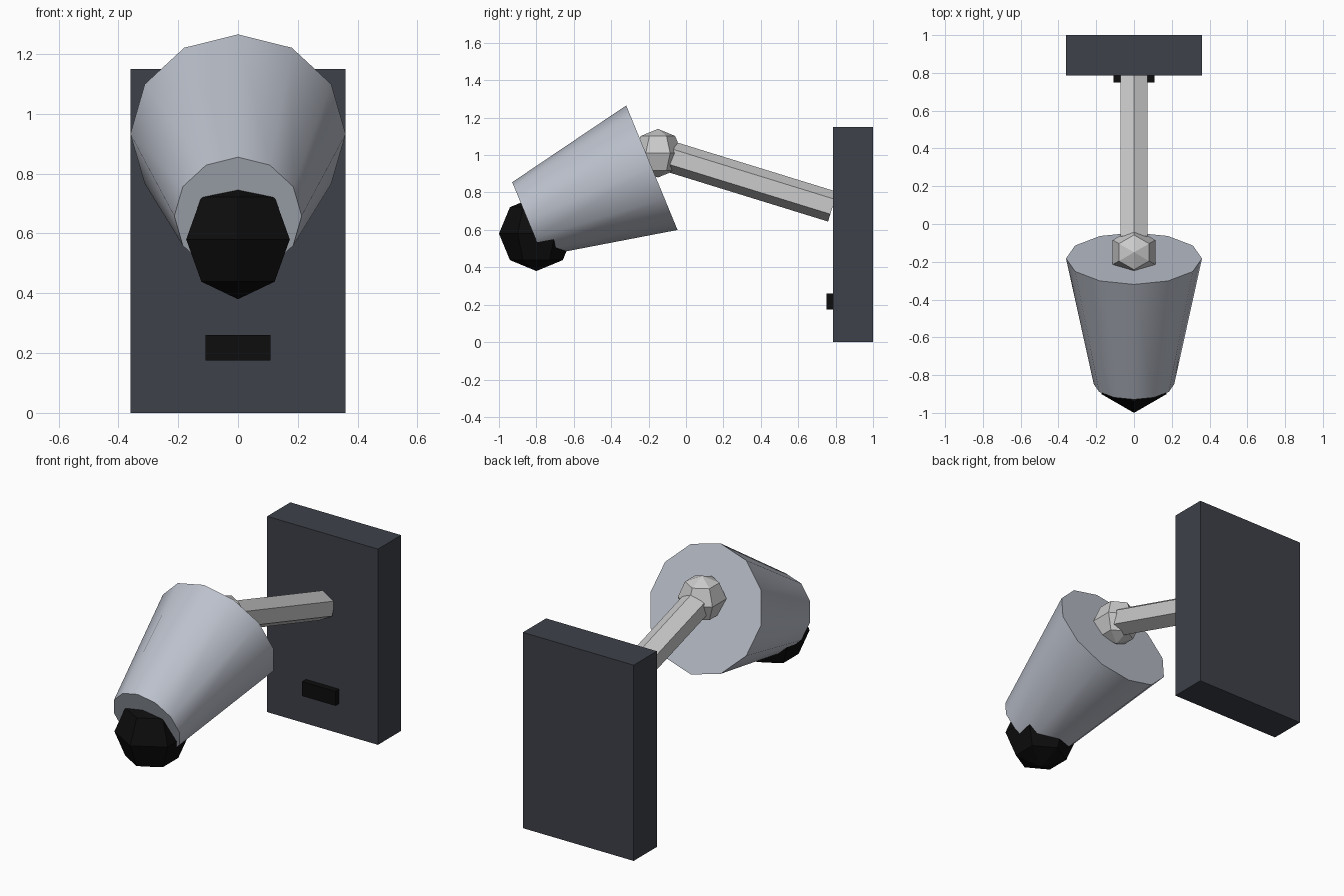
import bpy
from math import atan2, radians
from mathutils import Vector

if "Cube" in bpy.data.objects:
    bpy.data.objects.remove(bpy.data.objects["Cube"])


def material(name, rgb):
    m = bpy.data.materials.new(name)
    m.diffuse_color = (*rgb, 1)
    m.use_nodes = True
    m.node_tree.nodes["Principled BSDF"].inputs["Base Color"].default_value = m.diffuse_color
    return m


CHARCOAL = material("charcoal", (0.047, 0.053, 0.067))
BLACK = material("black", (0.004, 0.004, 0.004))
SILVER = material("silver", (0.50, 0.53, 0.60))
LIGHT = material("light_grey", (0.72, 0.73, 0.75))


def finish(name, mat):
    o = bpy.context.object
    o.name = name
    o.data.materials.append(mat)
    return o


def box(name, lo, hi, mat):
    lo, hi = Vector(lo), Vector(hi)
    bpy.ops.mesh.primitive_cube_add(size=1, location=(lo + hi) / 2)
    bpy.context.object.scale = hi - lo
    bpy.ops.object.transform_apply(location=False, rotation=False, scale=True)
    return finish(name, mat)


def tube(name, start, end, r1, r2, sides, mat):
    # Capped prism or cone between two (y, z) points on the centre plane
    a, b = Vector((0, *start)), Vector((0, *end))
    d = b - a
    bpy.ops.mesh.primitive_cone_add(vertices=sides, radius1=r1, radius2=r2,
                                    depth=d.length, location=(a + b) / 2,
                                    rotation=(atan2(-d.y, d.z), 0, 0))
    return finish(name, mat)


def ball(name, y, z, r, mat):
    bpy.ops.mesh.primitive_uv_sphere_add(segments=6, ring_count=4, radius=r,
                                         location=(0, y, z))
    return finish(name, mat)


# Wall plate and its switch
box("wall_plate", (-0.36, 0.785, 0), (0.36, 1.0, 1.15), CHARCOAL)
box("switch", (-0.108, 0.75, 0.175), (0.108, 0.80, 0.26), BLACK)

# Hexagonal arm and pivot joint
tube("arm", (-0.078, 0.99), (0.784, 0.724), 0.083, 0.083, 6, LIGHT)
ball("pivot_joint", -0.15, 1.01, 0.13, LIGHT)

# Tapered lamp head with smooth sides and flat caps
tube("lamp_head", (-0.1825, 0.9325), (-0.848, 0.658), 0.36, 0.213, 12, SILVER)
bpy.ops.object.shade_smooth_by_angle(angle=radians(40))

# Faceted bulb
ball("bulb", -0.80, 0.58, 0.20, BLACK)
